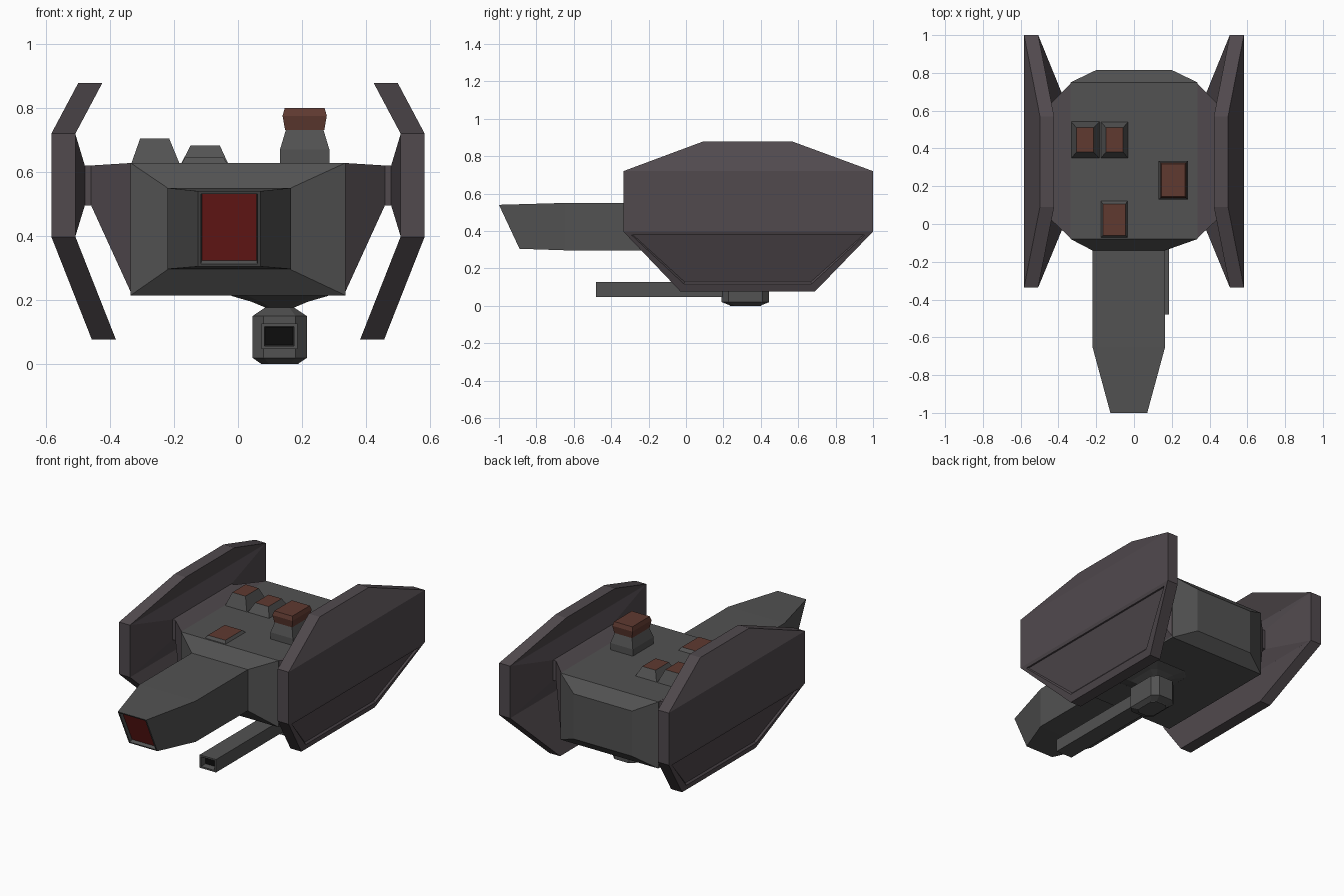
import bpy, bmesh
from mathutils import Vector

if "Cube" in bpy.data.objects:
    bpy.data.objects.remove(bpy.data.objects["Cube"])


def material(name, rgb):
    m = bpy.data.materials.new(name)
    m.diffuse_color = (*rgb, 1)
    m.use_nodes = True
    m.node_tree.nodes["Principled BSDF"].inputs["Base Color"].default_value = m.diffuse_color
    return m


HULL = material("hull_grey", (0.085, 0.085, 0.085))
WING = material("wing_plum", (0.082, 0.068, 0.076))
RUST = material("rust_brown", (0.115, 0.042, 0.03))
RED = material("window_red", (0.2, 0.014, 0.012))
DARK = material("bore_black", (0.004, 0.004, 0.004))


def rect(axis, pos, a0, a1, b0, b1, cut=0):
    """Rectangle ring across an axis, optionally with cut corners."""
    if cut:
        pts = [(a0 + cut, b0), (a1 - cut, b0), (a1, b0 + cut), (a1, b1 - cut),
               (a1 - cut, b1), (a0 + cut, b1), (a0, b1 - cut), (a0, b0 + cut)]
    else:
        pts = [(a0, b0), (a1, b0), (a1, b1), (a0, b1)]
    put = {"x": lambda a, b: (pos, a, b), "y": lambda a, b: (a, pos, b),
           "z": lambda a, b: (a, b, pos)}[axis]
    return [put(a, b) for a, b in pts]


def loft(name, rings, mat, cap=None, inset=0, depth=0, mirror=False, recess=None):
    """Skin rings into a closed solid; colour and recess the last cap if asked."""
    bm = bmesh.new()
    rows = [[bm.verts.new(p) for p in r] for r in rings]
    n = len(rows[0])
    for r, s in zip(rows, rows[1:]):
        for i in range(n):
            bm.faces.new((r[i], r[(i + 1) % n], s[(i + 1) % n], s[i]))
    bm.faces.new(rows[0][::-1])
    end = bm.faces.new(rows[-1])
    bmesh.ops.recalc_face_normals(bm, faces=bm.faces[:])
    if inset:
        bmesh.ops.inset_region(bm, faces=[end], thickness=inset)
        bmesh.ops.inset_region(bm, faces=[end], thickness=0.004, depth=-depth)
    if cap:
        end.material_index = 1
    if recess:
        bm.normal_update()
        f = min(bm.faces, key=lambda f: (f.calc_center_median() - Vector(recess)).length)
        bmesh.ops.inset_region(bm, faces=[f], thickness=0.047)
        bmesh.ops.inset_region(bm, faces=[f], thickness=0.008, depth=-0.012)
    me = bpy.data.meshes.new(name)
    bm.to_mesh(me)
    bm.free()
    for m in (mat, cap):
        if m:
            me.materials.append(m)
    ob = bpy.data.objects.new(name, me)
    bpy.context.collection.objects.link(ob)
    if mirror:
        mod = ob.modifiers.new("mirror", "MIRROR")
        mod.use_mirror_merge = False
    return ob


# main hull with bevelled front and back
loft("hull", [rect("y", -0.14, -0.22, 0.165, 0.295, 0.55),
              rect("y", -0.08, -0.335, 0.335, 0.215, 0.628),
              rect("y", 0.75, -0.335, 0.335, 0.215, 0.628),
              rect("y", 0.815, -0.2, 0.2, 0.28, 0.56)], HULL)

# off-centre nose with slanted, recessed window
tip = [(-0.125, -0.89, 0.305), (0.07, -0.89, 0.305), (0.07, -1, 0.54), (-0.125, -1, 0.54)]
loft("nose", [rect("y", -0.1, -0.22, 0.165, 0.295, 0.55),
              rect("y", -0.65, -0.22, 0.165, 0.297, 0.55), tip],
     HULL, RED, inset=0.013, depth=0.02)

# wing plates: rows of outer x, front y, back y, z
rows = [(0.456, -0.03, 0.69, 0.077), (0.582, -0.335, 1, 0.397),
        (0.582, -0.335, 1, 0.72), (0.498, 0.09, 0.57, 0.878)]
loft("wings", [[(x, a, z), (x, b, z), (x - 0.075, b, z), (x - 0.075, a, z)]
               for x, a, b, z in rows],
     WING, mirror=True, recess=(0.519, 0.331, 0.237))

# pylons joining hull sides to wings
loft("wing_pylons", [rect("x", 0.33, -0.08, 0.75, 0.215, 0.628),
                     rect("x", 0.458, 0.04, 0.62, 0.495, 0.62),
                     rect("x", 0.478, 0.04, 0.62, 0.495, 0.62),
                     rect("x", 0.508, -0.335, 1, 0.397, 0.72)], WING, mirror=True)

# low roof hatches with brown tops: base and top rectangles
hatches = [("left_hatch", (-0.335, -0.18, 0.345, 0.545), (-0.305, -0.215, 0.38, 0.51), 0.705),
           ("middle_hatch", (-0.18, -0.028, 0.345, 0.545), (-0.148, -0.057, 0.38, 0.51), 0.683),
           ("front_hatch", (-0.18, -0.03, -0.075, 0.13), (-0.165, -0.045, -0.06, 0.105), 0.645)]
for name, base, top, z in hatches:
    loft(name, [rect("z", 0.62, *base), rect("z", z, *top)], HULL, RUST)


# roof tower with brown cap
def tower_ring(z, h, k):
    return rect("z", z, 0.208 - h, 0.208 + h, 0.2325 - k, 0.2325 + k)


loft("tower_base", [tower_ring(0.62, 0.077, 0.102), tower_ring(0.67, 0.077, 0.102),
                    tower_ring(0.73, 0.059, 0.084)], HULL)
loft("tower_cap", [tower_ring(0.73, 0.061, 0.086), tower_ring(0.775, 0.069, 0.094),
                   tower_ring(0.80, 0.062, 0.086)], RUST)

# belly turret: z, half width, half depth, corner cut
turret = [(0.22, 0.16, 0.18, 0.05), (0.213, 0.15, 0.17, 0.05), (0.195, 0.088, 0.12, 0.03),
          (0.177, 0.045, 0.08, 0.015), (0.15, 0.085, 0.127, 0.035),
          (0.02, 0.085, 0.127, 0.035), (0.003, 0.06, 0.085, 0.025), (0.0, 0.058, 0.083, 0.025)]
loft("belly_turret", [rect("z", z, 0.13 - h, 0.13 + h, 0.318 - k, 0.318 + k, c)
                      for z, h, k, c in turret], HULL)

# gun barrel with dark bore
loft("gun_barrel", [rect("y", 0.25, 0.073, 0.185, 0.047, 0.127),
                    rect("y", -0.48, 0.073, 0.185, 0.047, 0.127)],
     HULL, DARK, inset=0.014, depth=0.04)
